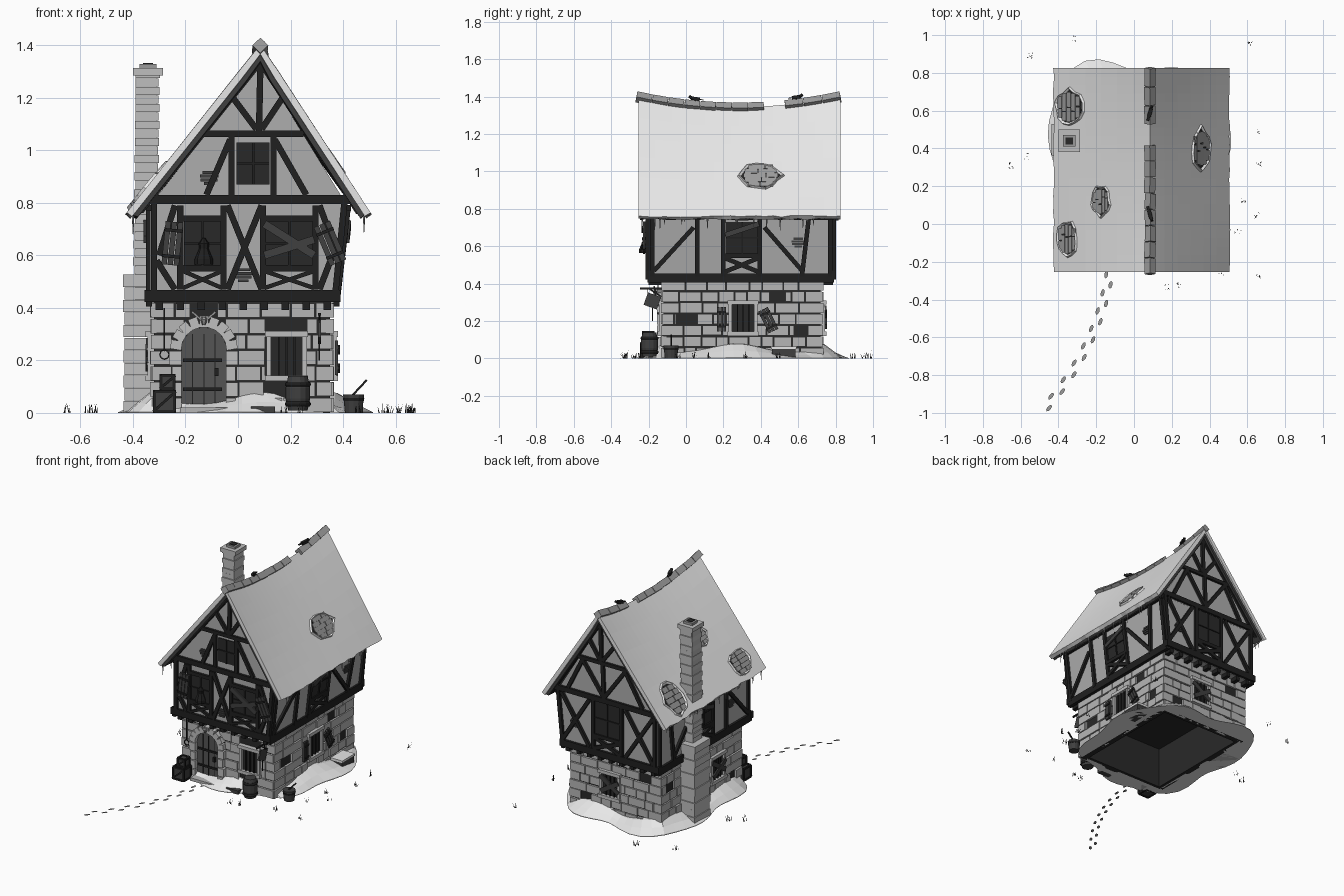
import bpy, bmesh, math, random
from mathutils import Vector as V

if "Cube" in bpy.data.objects:
    bpy.data.objects.remove(bpy.data.objects["Cube"])
random.seed(4)
R = random.uniform
UP = V((0, 0, 1))
COL = dict(snow=.8, plaster=.42, stone=.47, pale_stone=.52, timber=.014, void=.022,
           door_wood=.09, old_wood=.05, ridge_clay=.33, dry_grass=.04)
MAT = {}
for k, c in COL.items():
    MAT[k] = bpy.data.materials.new(k)
    MAT[k].diffuse_color = (c, c, c, 1)
parts = {}

def bm_of(part, mat):
    return parts.setdefault(part, (bmesh.new(), mat))[0]

def poly(part, mat, pts):
    bm = bm_of(part, mat)
    return bm.faces.new([bm.verts.new(p) for p in pts])

def box(part, mat, c, X, Y, Z):
    """Box from a centre and three half-axis vectors."""
    bm, c = bm_of(part, mat), V(c)
    X, Y, Z = V(X), V(Y), V(Z)
    v = [bm.verts.new(c + X*i + Y*j + Z*k) for i in (-1, 1) for j in (-1, 1) for k in (-1, 1)]
    flip = X.cross(Y).dot(Z) < 0
    for f in ((0, 1, 3, 2), (4, 6, 7, 5), (0, 4, 5, 1), (2, 3, 7, 6), (0, 2, 6, 4), (1, 5, 7, 3)):
        bm.faces.new([v[i] for i in (f[::-1] if flip else f)])

def abox(part, mat, x0, x1, y0, y1, z0, z1):
    box(part, mat, ((x0+x1)/2, (y0+y1)/2, (z0+z1)/2), ((x1-x0)/2, 0, 0), (0, (y1-y0)/2, 0), (0, 0, (z1-z0)/2))

def bar(part, mat, p, q, w, d, n):
    a = V(q) - V(p)
    s = a.cross(n).normalized()
    box(part, mat, (V(p)+V(q))/2, a/2, s*w/2, s.cross(a).normalized()*d/2)

def lathe(part, mat, c, prof, n=12):
    """Closed solid of revolution from (radius, height) pairs."""
    bm, c = bm_of(part, mat), V(c)
    rings = [[bm.verts.new(c + V((r*math.cos(2*math.pi*i/n), r*math.sin(2*math.pi*i/n), z))) for i in range(n)]
             for r, z in prof]
    for a, b in zip(rings, rings[1:]):
        for i in range(n):
            bm.faces.new((a[i], a[(i+1) % n], b[(i+1) % n], b[i]))
    bm.faces.new(rings[0][::-1])
    bm.faces.new(rings[-1])

# wall frames: the stone storey and the larger leaning timber storey
N = dict(front=V((0, -1, 0)), back=V((0, 1, 0)), left=V((-1, 0, 0)), right=V((1, 0, 0)))

def W(face, u, z, off=0.0):
    up = z > .40
    if face == 'front': p = V((u, -.2 if up else -.12, z))
    elif face == 'back': p = V((u, .785 if up else .72, z))
    elif face == 'left': p = V((-.335 if up else -.32, u, z))
    else: p = V((.37 + (z-.42)*.12 if up else .35, u, z))
    return p + N[face]*off

def wbar(part, mat, face, u0, z0, u1, z1, w=.024, d=.024, off=.004):
    bar(part, mat, W(face, u0, z0, off), W(face, u1, z1, off), w, d, N[face])

def T(face, *a, w=.024):
    wbar('timber_frame', 'timber', face, *a, w=w)

# ---- stone storey: dark core, open underneath, with separate blocks ----
for x0, x1, y0, y1 in ((-.32, .35, -.12, -.08), (-.32, .35, .68, .72), (-.32, -.28, -.08, .68), (.31, .35, -.08, .68)):
    abox('mortar_core', 'void', x0, x1, y0, y1, 0, .42)
abox('cellar_ceiling', 'void', -.28, .31, -.08, .68, .28, .42)

def stones(face, u0, u1, holes):
    for r in range(7):
        z, u = r*.06, u0
        while u < u1 - .01:
            e = u + R(.06, .13)
            if u1 - e < .05: e = u1
            spans = [(u, e)]
            for a, b, c, d in holes:
                if z < d - .01 and z + .06 > c + .01:
                    spans = [s for p, q in spans for s in ((p, min(q, a)), (max(p, b), q)) if s[1]-s[0] > .012]
            for p, q in spans:
                o = R(.008, .016)
                wbar('stone_blocks', 'stone', face, p+.0025, min(z+.03, .395), q-.0025, min(z+.03, .395), .06-R(.004, .009), o*2, 0)
            u = e
stones('front', -.33, .36, [(-.25, -.01, 0, .30), (-.20, -.06, .30, .37), (.105, .26, .12, .36), (.1, .2, .06, .12), (-.18, -.08, .36, .42)])
stones('right', -.13, .73, [(.235, .38, .12, .30), (-.05, .06, .18, .24), (.45, .53, .30, .36), (.58, .65, .12, .18)])
stones('back', -.33, .36, [(-.02, .13, .12, .30), (.2, .28, .06, .12), (-.25, -.17, .30, .36)])
stones('left', -.13, .73, [(.07, .21, .12, .30), (.6, .68, .24, .3), (-.06, .0, .06, .12)])

def low_window(face, u, z0=.14, z1=.30, h=.06):
    wbar('window_void', 'void', face, u, z0, u, z1, 2*h, .01)
    for s in (-1, 1):
        wbar('window_surround', 'pale_stone', face, u+s*(h+.008), z0, u+s*(h+.008), z1, .018, .04)
    for z in (z0-.008, z1):
        wbar('window_surround', 'pale_stone', face, u-h-.022, z, u+h+.022, z, .022, .055)
    for i in (-1, 0, 1):
        wbar('window_bars', 'timber', face, u+i*.03, z0, u+i*.03, z1, .007, .01, .014)
low_window('front', .185)
low_window('right', .305)
low_window('back', .055)
low_window('left', .14)

def shutter(face, u, z, h, tilt, w=.06, off=.025):
    """Planked shutter hanging askew."""
    a = V((math.sin(tilt), math.cos(tilt)))
    b = V((a.y, -a.x))
    for i in (-1, 0, 1):
        c = V((u, z)) + b*i*w/3
        wbar('shutters', 'old_wood', face, *(c-a*h/2), *(c+a*h/2), w/3-.003, .012, off)
    for k in (-.3, .3):
        c = V((u, z)) + a*h*k
        wbar('shutter_battens', 'timber', face, *(c-b*w/2), *(c+b*w/2), .012, .008, off+.009)
shutter('right', .44, .205, .13, -.45)
shutter('right', .19, .21, .13, 0, .05)
for f, u in (('back', .055), ('left', .14)):
    wbar('boards', 'old_wood', f, u-.07, .18, u+.07, .27, .03, .01, .025)
    wbar('boards', 'old_wood', f, u-.07, .25, u+.06, .17, .03, .01, .028)

# ---- arched door with voussoirs ----
dx, dz, dr = -.13, .24, .086
arc = [(dx+dr*math.cos(i*math.pi/12), dz+dr*math.sin(i*math.pi/12)) for i in range(13)]
poly('door', 'door_wood', [V((x, -.128, z)) for x, z in [(dx-dr, .01), (dx+dr, .01)] + arc])
for i in (-.043, 0, .043):
    bar('door_gaps', 'timber', (dx+i, -.129, .02), (dx+i, -.129, .30), .004, .004, N['front'])
for z in (.09, .2):
    bar('door_straps', 'timber', (dx-.08, -.131, z), (dx+.07, -.131, z), .013, .008, N['front'])
abox('door_handle', 'timber', dx+.04, dx+.055, -.145, -.128, .14, .17)
for i in range(9):
    a = math.pi*(i+.5)/9
    d = V((math.cos(a), 0, math.sin(a)))
    c = V((dx, -.13, dz))
    bar('door_arch', 'pale_stone', c+d*.085, c+d*.128, .035, .05, N['front'])
for s in (-1, 1):
    for k in range(4):
        w = .045 if k % 2 else .036
        abox('door_arch', 'pale_stone', *sorted((dx+s*.085, dx+s*(.085+w))), -.155, -.11, k*.06+.002, k*.06+.056)
    bar('door_antlers', 'ridge_clay', (dx, -.165, .345), (dx+s*.045, -.17, .385), .008, .008, N['front'])
lathe('door_skull', 'ridge_clay', (dx, -.165, .335), ((.006, 0), (.014, .02), (.008, .03)), 6)
abox('door_step', 'stone', dx-.09, dx+.09, -.2, -.13, 0, .02)

# ---- timber storey walls and gables ----
def prism(part, mat, prof, y0, y1):
    a, b = [[V((x, y, z)) for x, z in prof] for y in (y0, y1)]
    poly(part, mat, a)
    poly(part, mat, b[::-1])
    for i in range(len(prof)):
        j = (i+1) % len(prof)
        poly(part, mat, (a[j], a[i], b[i], b[j]))
prism('plaster_walls', 'plaster', [(-.335, .42), (.37, .42), (.416, .8), (-.335, .8)], -.199, .784)
for y in (-.2, .735):
    prism('gable_walls', 'plaster', [(-.335, .79), (.415, .79), (.085, 1.325)], y, y+.05)

FR = ('front', 'back')
for f in FR:
    T(f, -.355, .445, .39, .445, w=.045)
    T(f, -.34, .812, .44, .812, w=.034)
    T(f, -.13, 1.063, .25, 1.063)
    T(f, .08, 1.07, .085, 1.32)
    for p in ((-.375, .77, .085, 1.345), (.465, .765, .085, 1.345)):
        T(f, *p, w=.034)
    for p in ((-.32, .45, -.32, .8), (.37, .45, .405, .8), (.07, 1.08, -.02, 1.2), (.09, 1.08, .17, 1.2)):
        T(f, *p)
    for i in range(9):
        x = -.3 + i*.08
        abox('joist_ends', 'timber', x-.014, x+.014, *((-.2, -.11) if f == 'front' else (.71, .785)), .392, .425)
for p in ((-.12, .83, -.03, 1.04), (.26, .83, .14, 1.04), (-.025, .83, -.025, 1.06), (.135, .83, .135, 1.06),
          (-.04, .79, .09, .47), (.09, .79, -.04, .47), (-.22, .47, -.22, .79), (-.055, .47, -.055, .79),
          (.095, .47, .095, .79), (.295, .47, .295, .79), (-.22, .55, -.055, .55), (.095, .55, .295, .55),
          (-.22, .74, -.055, .74), (.095, .74, .295, .74), (-.31, .58, -.24, .47), (.36, .6, .31, .47),
          (-.3, .6, -.24, .79), (.38, .6, .31, .79)):
    T('front', *p)
for a, b in ((-.21, -.06), (.1, .29)):
    T('front', a, .475, b, .54, w=.016)
    T('front', a, .54, b, .475, w=.016)
for p in ((-.07, .47, -.07, .8), (.14, .47, .14, .8), (-.07, .56, .14, .56), (-.31, .47, -.1, .79), (.37, .47, .17, .79),
          (-.31, .79, -.1, .47), (.38, .79, .17, .47), (-.07, .47, .14, .55), (-.07, .55, .14, .47),
          (-.23, .83, -.1, 1.05), (.33, .83, .22, 1.05), (.06, .83, -.1, 1.05), (.06, .83, .22, 1.05), (.06, .82, .07, 1.06)):
    T('back', *p)
for f in ('left', 'right'):
    T(f, -.205, .43, .79, .43, w=.05)
    T(f, -.205, .78, .79, .78)
    for p in ((-.18, .44, -.18, .78), (.77, .44, .77, .78), (.2, .44, .2, .78), (.395, .44, .395, .78), (.06, .44, .06, .78),
              (.2, .55, .395, .55), (.2, .46, .395, .54), (.2, .54, .395, .46), (-.17, .47, .04, .7), (.62, .47, .42, .7), (.62, .44, .66, .78)):
        T(f, *p)

def high_window(f, u0, u1, z0, z1, mat='void'):
    wbar('upper_windows', mat, f, (u0+u1)/2, z0, (u0+u1)/2, z1, u1-u0, .012, 0)
    wbar('window_mullions', 'timber', f, (u0+u1)/2, z0, (u0+u1)/2, z1, .009, .012, .006)
    wbar('window_mullions', 'timber', f, u0, (z0+z1)/2, u1, (z0+z1)/2, .008, .012, .006)
high_window('front', -.005, .12, .87, 1.03)
high_window('front', -.205, -.065, .56, .73, 'pale_stone')
high_window('front', .105, .285, .56, .73)
high_window('back', -.06, .13, .57, .79)
for f in ('left', 'right'):
    high_window(f, .215, .385, .56, .73)
    wbar('boards', 'old_wood', f, .21, .66, .39, .72, .028, .01, .02)
for p in ((.1, .72, .29, .6), (.1, .6, .29, .66)):
    wbar('boards', 'old_wood', 'front', *p, .03, .01, .02)
lathe('window_cat', 'timber', (-.13, -.215, .565), ((.035, 0), (.035, .02), (.018, .06), (.02, .08), (.006, .1)), 8)
shutter('front', -.25, .645, .165, .1, .07)
shutter('front', .35, .645, .16, -.4, .07)
for f, u, z in (('front', -.11, .895), ('front', .02, .525), ('right', .6, .62), ('left', .0, .6), ('back', .28, .6)):
    for i, h in enumerate((.025, .035, .032, .02)):  # bare laths
        wbar('bare_laths', 'old_wood', f, u-h, z+.02-i*.014, u+h, z+.02-i*.014, .011, .008, .003)

# ---- saddle-backed roof ----
def S(s, t, y, off=0.0):
    rz = 1.333 + .06*((y-.28)/.545)**2
    e = V((-.42 if s < 0 else .5, y, .755))
    a = V((.085, y, rz)) - e
    n = V((0, 1, 0)).cross(a)
    n = (n if n.z > 0 else -n).normalized()
    return e + a*t + n*off

def slab(part, mat, s, t0, y0, y1, o0, o1):
    bm, ny, nt = bm_of(part, mat), 24, 6
    ys = [y0 + (y1-y0)*i/ny for i in range(ny+1)]
    g = []
    for o in (o1, o0):
        g.append([[bm.verts.new(S(s, t0+(1-t0)*j/nt + (R(-.008, .008) if j == 0 else 0), y, o) if j < nt
                  else V((.085, y, S(s, 1, y).z+o*1.4))) for j in range(nt+1)] for y in ys])
    top, low = g
    for i in range(ny):
        for j in range(nt):
            for q in g:
                bm.faces.new((q[i][j], q[i+1][j], q[i+1][j+1], q[i][j+1]))
        bm.faces.new((top[i][0], top[i+1][0], low[i+1][0], low[i][0]))
    for i in (0, ny):
        for j in range(nt):
            bm.faces.new((top[i][j], top[i][j+1], low[i][j+1], low[i][j]))
for s in (-1, 1):
    slab('roof_snow', 'snow', s, 0, -.255, .825, -.018, .008)
    slab('roof_boards', 'old_wood', s, .015, -.245, .815, -.036, -.017)
    for i in range(16):  # icicles
        p = S(s, .01, R(-.24, .81), -.02)
        h = R(.02, .07)
        lathe('icicles', 'ridge_clay', p - UP*h, ((.0008, 0), (.005, h)), 5)

def roof_hole(s, t, y, rt, ry, mat):
    n, k = 14, [R(.85, 1.12) for _ in range(14)]
    def P(i, r, o):
        a = 2*math.pi*i/n
        return S(s, t+rt*r*k[i % n]*math.sin(a), y+ry*r*k[i % n]*math.cos(a), o)
    poly('roof_holes', 'void', [P(i, 1, .011) for i in range(n)])
    for i in range(n):
        for (ra, oa), (rb, ob) in (((1.12, .006), (1.05, .02)), ((1.05, .02), (.93, .011))):
            poly('hole_rims', 'snow', (P(i, ra, oa), P(i+1, ra, oa), P(i+1, rb, ob), P(i, rb, ob)))
    for j in range(-2, 3):
        w = ry*math.sqrt(1-(j/2.9)**2)*.85
        tt = t + j*rt*.36
        m = R(-.4, .4)*w
        for a, b in ((-w, m-.003), (m+.003, w)):
            bar('hole_tiles', mat, S(s, tt, y+a, .013), S(s, tt, y+b, .013), rt*.25, .006, S(s, tt, y, 1)-S(s, tt, y))
roof_hole(1, .37, .40, .11, .105, 'ridge_clay')
roof_hole(-1, .17, .62, .13, .09, 'old_wood')
roof_hole(-1, .5, .12, .09, .075, 'timber')
roof_hole(-1, .15, -.08, .1, .09, 'ridge_clay')
# ridge tiles and crows
for a, b, n in ((-.265, .42, 8), (.53, .83, 3)):
    for i in range(n):
        y0, y1 = a+(b-a)*i/n, a+(b-a)*(i+1)/n-.004
        p, q = [V((.085+R(-.003, .003), y, S(1, 1, y).z+.006)) for y in (y0, y1)]
        bar('ridge_tiles', 'ridge_clay', p, q, .042, .042, V((1, 0, 1)))
for y, d in ((.05, -1), (.59, 1)):
    z = S(1, 1, y).z + .045
    a = V((.3, d, .15)).normalized()
    c = V((.085, y, z))
    bar('crows', 'timber', c-a*.022, c+a*.022, .02, .018, UP)
    bar('crows', 'timber', c+a*.018, c+a*.034+UP*.008, .014, .014, UP)
    bar('crows', 'timber', c-a*.02, c-a*.045, .014, .004, UP)
    bar('crows', 'timber', c, c-UP*.03, .006, .006, a)

# ---- chimney in courses ----
z, i = 0, 0
while z < 1.29:
    low = z < .48
    h = .048 if low else .0325
    o = .004*(i % 2) + R(0, .002)
    k = 0 if low else .012*(z-.5)
    x0, x1 = (-.437, -.295) if low else (-.4+k, -.305+k)
    y0, y1 = (.36, .53) if low else (.385, .495)
    abox('chimney', 'pale_stone', x0+o, x1-o, y0+o, y1-o, z, z+h-.002)
    z, i = z+h, i+1
abox('chimney_core', 'stone', -.39, -.308, .395, .485, .4, 1.29)
abox('chimney_cap', 'pale_stone', -.4, -.285, .38, .5, 1.285, 1.312)
abox('chimney_pot', 'ridge_clay', -.375, -.31, .41, .47, 1.312, 1.328)
abox('chimney_flue', 'void', -.362, -.323, .422, .458, 1.328, 1.332)

# ---- snow bank around the base ----
bm, n = bm_of('snow_bank', 'snow'), 48
rings = []
for t, hz in ((0, 0), (0, .06), (.3, .055), (.65, .03), (1, .003), (1, 0)):
    ring = []
    for i in range(n):
        a = 2*math.pi*i/n
        c, s = math.cos(a), math.sin(a)
        m = max(abs(c), abs(s))
        k = (abs(c)**3.5+abs(s)**3.5)**(-1/3.5) * (1+.05*math.sin(3*a+1)+.04*math.sin(7*a))
        p = V((.015+.315*c/m, .3+.4*s/m, 0)).lerp(V((.015+.46*c*k, .325+.52*s*k, 0)), t)
        ring.append(bm.verts.new(p + UP*hz*(1+.4*math.sin(5*a+2))))
    rings.append(ring)
for j in range(6):
    a, b = rings[j], rings[(j+1) % 6]
    for i in range(n):
        bm.faces.new((a[i], a[(i+1) % n], b[(i+1) % n], b[i]))

# ---- yard props ----
lathe('barrel', 'old_wood', (.228, -.195, .01), ((.037, 0), (.047, .045), (.047, .085), (.037, .13)), 14)
for z in (.025, .1):
    lathe('barrel_hoops', 'timber', (.228, -.195, z), ((.045, 0), (.049, .006), (.049, .012), (.045, .018)), 14)
lathe('bucket', 'old_wood', (.44, -.08, 0), ((.033, 0), (.04, .07)), 12)
lathe('bucket_band', 'timber', (.44, -.08, .045), ((.0385, 0), (.041, .012)), 12)
bar('bucket_stick', 'timber', (.42, -.08, .05), (.49, -.08, .125), .008, .008, N['front'])
for x, y, z, h in ((-.28, -.2, 0, .043), (-.268, -.2, .087, .03)):
    abox('crates', 'old_wood', x-h+.004, x+h-.004, y-h+.004, y+h-.004, z+.004, z+2*h-.004)
    for s in (-1, 1):
        for r in (-1, 1):
            for p, q in (((s, r, -1), (s, r, 1)), ((s, -1, r), (s, 1, r)), ((-1, s, r), (1, s, r))):
                e, g = [V((x, y, z+h)) + V(v)*(h-.005) for v in (p, q)]
                bar('crate_edges', 'timber', e, g, .012, .012, V((0, 0, 1)) if p[2] == q[2] else V((1, 0, 0)))
    bar('crate_edges', 'timber', (x-h, y-h, z+.005), (x+h, y-h, z+2*h-.005), .01, .008, N['front'])
abox('snowy_trough', 'old_wood', .38, .46, .46, .585, 0, .05)
abox('trough_snow', 'snow', .375, .465, .455, .59, .05, .065)
abox('loose_planks', 'old_wood', .05, .14, -.2, -.16, .0, .025)
# hanging sign and lantern ring
bar('sign_bracket', 'timber', (.31, -.12, .375), (.31, -.245, .375), .01, .01, UP)
bar('sign_bracket', 'timber', (.31, -.13, .33), (.31, -.2, .375), .008, .008, V((1, 0, 0)))
bar('sign_board', 'old_wood', (.31, -.215, .32), (.31, -.145, .295), .07, .01, V((1, 0, 0)))
for y in (-.205, -.16):
    bar('sign_chain', 'timber', (.31, y, .34), (.31, y, .375), .004, .004, V((1, 0, 0)))
bar('sign_chain', 'timber', (.31, -.18, .2), (.31, -.18, .28), .006, .006, V((1, 0, 0)))
bar('lantern_chain', 'timber', (-.28, -.15, .24), (-.28, -.15, .4), .006, .006, N['front'])
for i in range(8):
    p, q = [V((-.28+.018*math.cos(j*math.pi/4), -.15, .222+.018*math.sin(j*math.pi/4))) for j in (i, i+1)]
    bar('lantern_ring', 'timber', p, q, .005, .005, N['front'])

# ---- footprints and dry grass ----
A, B, C = V((-.462, -.965, .003)), V((-.17, -.62, .003)), V((-.125, -.22, .003))
for i in range(17):
    t = i/16
    p = A*(1-t)**2 + B*2*t*(1-t) + C*t*t
    d = ((B-A)*(1-t) + (C-B)*t).normalized()
    s = V((-d.y, d.x, 0))
    p += s*(.016 if i % 2 else -.016)
    poly('footprints', 'ridge_clay', [p + d*.021*math.cos(k*math.pi/4) + s*.01*math.sin(k*math.pi/4) for k in range(8)])
for x, y in ((.61, .95), (-.31, .98), (-.55, .89), (-.57, .36), (-.65, .31), (.65, .49), (.66, .32), (.58, .12),
             (.65, .05), (.55, -.04), (.66, -.28), (.46, -.26), (.23, -.33), (.17, -.34)):
    for k in range(6):
        p = V((x+R(-.015, .015), y+R(-.015, .015), 0))
        bm = bm_of('grass', 'dry_grass')
        a = R(0, 3.1)
        w = V((math.cos(a), math.sin(a), 0))*.003
        poly('grass', 'dry_grass', (p-w, p+w, p+V((R(-.012, .012), R(-.012, .012), R(.02, .045)))))

# ---- turn each part into an object ----
for name, (bm, mat) in parts.items():
    if name not in ('grass', 'footprints'):
        bmesh.ops.remove_doubles(bm, verts=bm.verts, dist=1e-6)
        bmesh.ops.recalc_face_normals(bm, faces=bm.faces)
    me = bpy.data.meshes.new(name)
    bm.to_mesh(me)
    bm.free()
    me.materials.append(MAT[mat])
    bpy.context.collection.objects.link(bpy.data.objects.new(name, me))

for m in bpy.data.materials:
    if m.users and not m.is_grease_pencil:
        m.use_nodes = True
        m.node_tree.nodes["Principled BSDF"].inputs["Base Color"].default_value = m.diffuse_color
